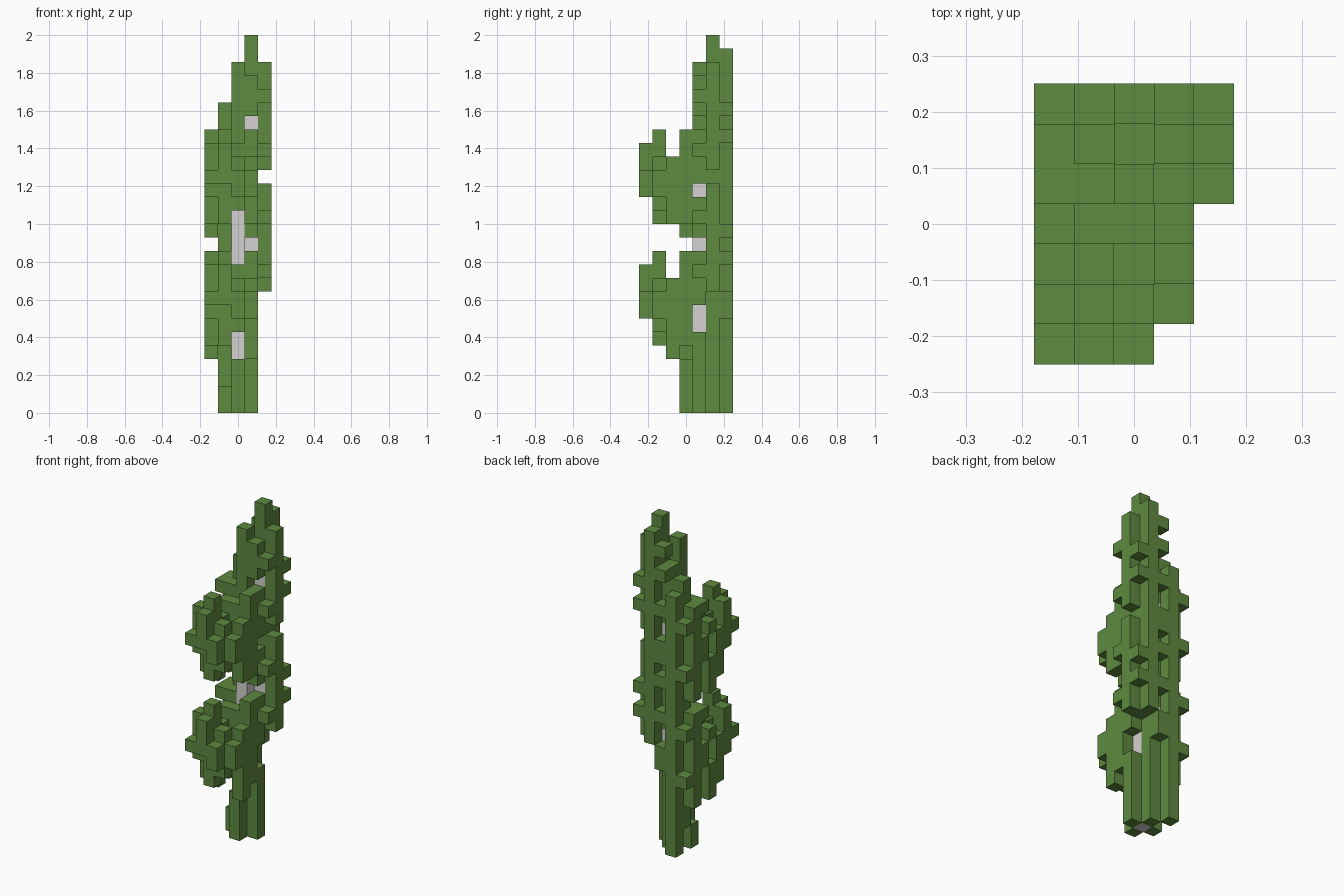
import bpy
import bmesh
from mathutils import Vector

old = bpy.data.objects.get("Cube")
if old:
    bpy.data.objects.remove(old, do_unlink=True)

UNIT = 2 / 28            # edge of one block
PERIOD = 9               # the leaf whorl repeats after this many blocks
MID = Vector((2.5, 3.5, 0))


def material(name, rgb):
    mat = bpy.data.materials.new(name)
    mat.use_nodes = True
    mat.diffuse_color = (*rgb, 1)
    mat.node_tree.nodes["Principled BSDF"].inputs["Base Color"].default_value = (*rgb, 1)
    return mat


green = material("leaf green", (0.112, 0.252, 0.051))
grey = material("pale grey core", (0.66, 0.65, 0.63))

parts = {}               # part name -> set of block cells
DIRECTIONS = {
    "core": (0, 0), "front": (0, -1), "back": (0, 1), "left": (1, 0), "right": (-1, 0),
    "front_left": (1, -1), "front_right": (-1, -1),
    "back_left": (1, 1), "back_right": (-1, 1),
}


def column(part, x, y, low, high):
    """Stack blocks from low to high, both included."""
    parts.setdefault(part, set()).update((x, y, z) for z in range(low, high + 1))


def lobe(part, x, y, **stacks):
    """A leaf lobe: stacks around a centre, made once low and once high."""
    for tier, lift in (("lower", 0), ("upper", PERIOD)):
        for side, spans in stacks.items():
            dx, dy = DIRECTIONS[side]
            for low, high in spans:
                column(f"{tier}_{part}", x + dx, y + dy, low + lift, high + lift)


# Core rod and the twigs that leave it at each whorl
column("core_rod", 2, 4, 0, 19)
for lift in (0, PERIOD):
    column("core_twigs", 2, 5, 9 + lift, 9 + lift)
    column("core_twigs", 3, 5, 12 + lift, 12 + lift)

# Stalk ribs around the rod
column("front_rib", 2, 3, 0, 3)
column("left_rib", 3, 4, 0, 5)
column("right_stub", 1, 4, 0, 1)
column("back_rib", 2, 5, 0, 4)
column("back_right_rib", 1, 6, 0, 3)
column("inner_rib", 1, 5, 2, 3)

# Front lobe
lobe("front_lobe", 1, 1,
     core=[(5, 11)], front=[(8, 10)], back=[(6, 9)], left=[(6, 9)], right=[(7, 10)],
     front_right=[(8, 8)], front_left=[(7, 8)], back_right=[(5, 8)], back_left=[(7, 7)])

# Front left lobe, with a hanging tip on the lowest whorl
lobe("front_left_lobe", 3, 2,
     core=[(5, 9)], front=[(7, 8)], back=[(5, 11)])
column("hanging_tip", 3, 2, 4, 4)

# Middle leaves joining the front lobes to the rod
lobe("middle_leaves", 1, 3,
     core=[(5, 10)], right=[(4, 6), (9, 9)], left=[(6, 10)])

# Back right lobe
lobe("back_right_lobe", 1, 5,
     core=[(4, 13)], right=[(4, 11)], front=[(5, 11)], back=[(4, 12)],
     left=[(4, 8), (10, 12)],
     back_right=[(6, 6), (10, 10)], front_right=[(7, 8), (11, 11)], back_left=[(7, 8)])

# Back left lobe
lobe("back_left_lobe", 3, 5,
     core=[(9, 18)], left=[(9, 16)], back=[(9, 17)], right=[(13, 14)],
     front=[(8, 11), (13, 15)],
     back_left=[(11, 11), (13, 13)], front_left=[(10, 10), (14, 14)],
     back_right=[(11, 11), (14, 14), (16, 16)])

# Crown around the end of the rod
column("crown", 2, 4, 20, 25)

# Each cell belongs to one part only; the rod and twigs come first
taken = set()
for cells in parts.values():
    cells -= taken
    taken |= cells


def build(name, cells, mat):
    """Make one mesh from the outer faces of the blocks."""
    bm = bmesh.new()
    for cell in sorted(cells):
        centre = Vector(cell) + Vector((0.5, 0.5, 0.5)) - MID
        for axis in range(3):
            for sign in (-1, 1):
                step = [0, 0, 0]
                step[axis] = sign
                if tuple(c + s for c, s in zip(cell, step)) in taken:
                    continue
                normal = Vector(step) / 2
                u, v = Vector((0, 0, 0)), Vector((0, 0, 0))
                u[(axis + 1) % 3] = 0.5
                v[(axis + 2) % 3] = 0.5 * sign
                corners = (-u - v, u - v, u + v, v - u)
                bm.faces.new([bm.verts.new((centre + normal + c) * UNIT) for c in corners])
    bmesh.ops.remove_doubles(bm, verts=bm.verts, dist=UNIT / 100)
    mesh = bpy.data.meshes.new(name)
    bm.to_mesh(mesh)
    bm.free()
    mesh.materials.append(mat)
    bpy.context.collection.objects.link(bpy.data.objects.new(name, mesh))


for name, cells in parts.items():
    if cells:
        build(name, cells, grey if name.startswith("core") else green)
